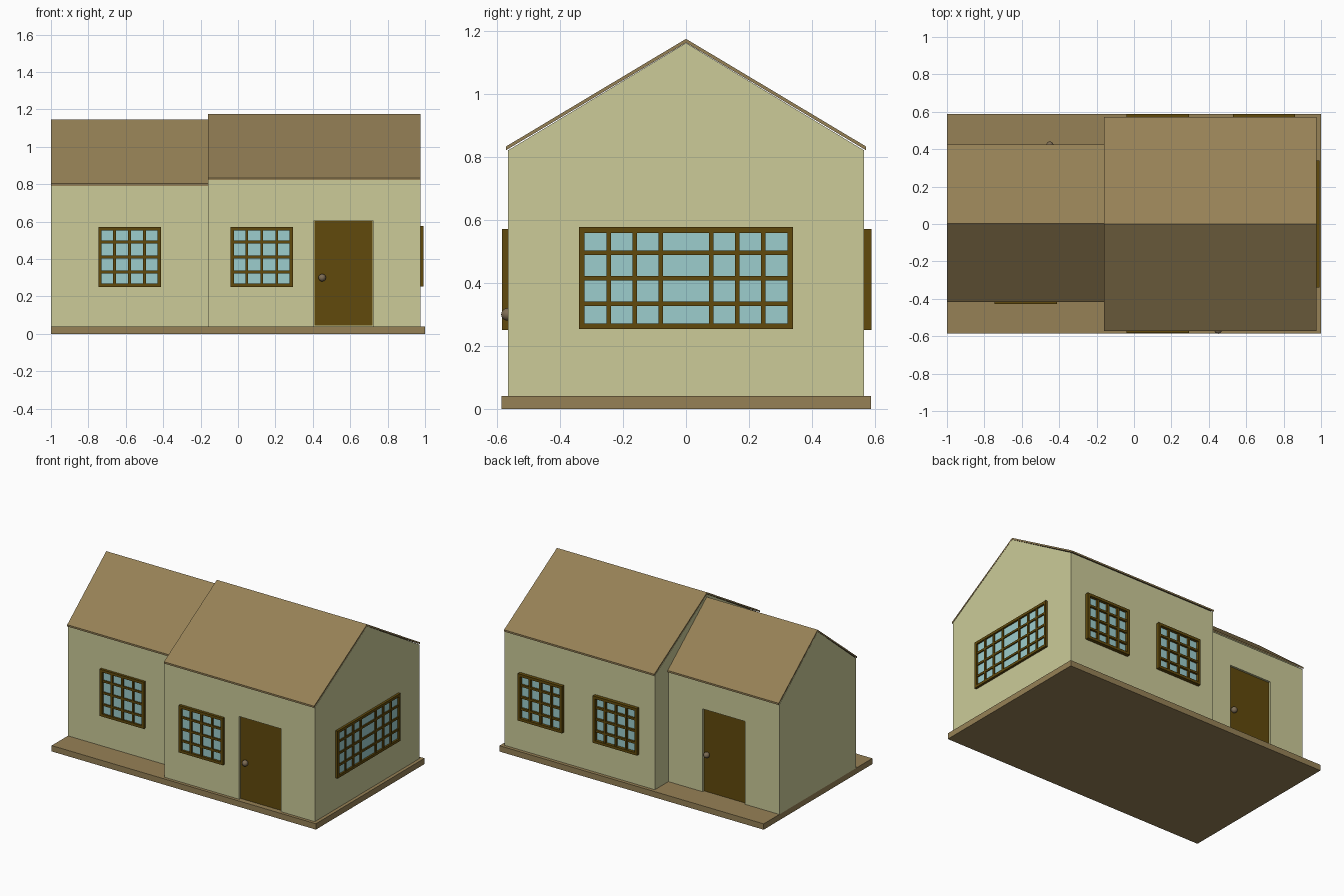
import bpy, bmesh
from math import radians
from mathutils import Matrix, Vector

cube = bpy.data.objects.get("Cube")
if cube:
    bpy.data.objects.remove(cube, do_unlink=True)


def material(name, rgb):
    m = bpy.data.materials.new(name)
    linear = [((c / 255 + 0.055) / 1.055) ** 2.4 for c in rgb] + [1.0]
    m.use_nodes = True
    m.diffuse_color = linear
    m.node_tree.nodes["Principled BSDF"].inputs["Base Color"].default_value = linear
    return m


CREAM = material("cream wall", (204, 203, 153))
TAN = material("tan roof", (150, 129, 86))
WOOD = material("dark wood", (97, 74, 12))
GLASS = material("pale blue glass", (156, 205, 205))
METAL = material("knob metal", (125, 108, 84))


def finish(bm, name, mat, matrix=Matrix()):
    bmesh.ops.recalc_face_normals(bm, faces=bm.faces)
    mesh = bpy.data.meshes.new(name)
    bm.to_mesh(mesh)
    bm.free()
    mesh.materials.append(mat)
    ob = bpy.data.objects.new(name, mesh)
    bpy.context.scene.collection.objects.link(ob)
    ob.matrix_world = matrix
    return ob


def add_box(bm, lo, hi):
    lo, hi = Vector(lo), Vector(hi)
    m = Matrix.Translation((lo + hi) / 2) @ Matrix.Diagonal((hi - lo).to_4d())
    bmesh.ops.create_cube(bm, size=1, matrix=m)


def box(name, mat, lo, hi, matrix=Matrix()):
    bm = bmesh.new()
    add_box(bm, lo, hi)
    return finish(bm, name, mat, matrix)


def extrude_x(name, mat, profile, x0, x1):
    """Sweep a (y, z) outline along x."""
    bm = bmesh.new()
    face = bm.faces.new([bm.verts.new((x0, y, z)) for y, z in profile])
    new = bmesh.ops.extrude_face_region(bm, geom=[face])["geom"]
    verts = [v for v in new if isinstance(v, bmesh.types.BMVert)]
    bmesh.ops.translate(bm, verts=verts, vec=(x1 - x0, 0, 0))
    return finish(bm, name, mat)


def gabled_block(name, x0, x1, half, cy, eave, ridge, thick):
    over = half + 0.007
    walls = extrude_x(name + "_walls", CREAM, [
        (cy - half, BASE), (cy + half, BASE), (cy + half, eave - thick),
        (cy, ridge - thick - 0.001), (cy - half, eave - thick)], x0, x1)
    extrude_x(name + "_roof", TAN, [
        (cy - over, eave), (cy, ridge), (cy + over, eave),
        (cy + over, eave - thick), (cy, ridge - thick),
        (cy - over, eave - thick)], x0, x1)
    return walls


def facing(angle, x, y):
    """Local -y becomes the outward direction of a wall."""
    return Matrix.Translation((x, y, 0)) @ Matrix.Rotation(radians(angle), 4, "Z")


def window(name, place, half, z0, z1, cols, rows, depth):
    rim, bar = 0.018, 0.007
    bm = bmesh.new()
    # Outer frame
    for s in (-1, 1):
        a, b = sorted((s * half, s * (half - rim)))
        add_box(bm, (a, -depth, z0), (b, 0, z1))
    for z in (z0, z1 - rim):
        add_box(bm, (rim - half, -depth, z), (half - rim, 0, z + rim))
    # Glazing bars
    for u in cols:
        add_box(bm, (u - bar, -depth * 0.8, z0 + rim), (u + bar, 0, z1 - rim))
    for i in range(1, rows):
        z = z0 + (z1 - z0) * i / rows
        add_box(bm, (rim - half, -depth * 0.75, z - bar), (half - rim, 0, z + bar))
    finish(bm, name + "_frame", WOOD, place)
    box(name + "_glass", GLASS, (rim - half, -0.004, z0 + rim),
        (half - rim, 0, z1 - rim), place)


def door(name, walls, place, half, knob_u):
    top, recess = 0.607, 0.016
    # Opening cut into the wall
    cutter = box(name + "_cutter", CREAM, (-half, -0.05, BASE - 0.02),
                 (half, recess, top), place)
    cutter.hide_render = True
    mod = walls.modifiers.new("opening", "BOOLEAN")
    mod.object, mod.operation, mod.solver = cutter, "DIFFERENCE", "EXACT"
    bpy.context.view_layer.update()
    cut = bpy.data.meshes.new_from_object(
        walls.evaluated_get(bpy.context.evaluated_depsgraph_get()))
    walls.modifiers.clear()
    walls.data = cut
    bpy.data.objects.remove(cutter, do_unlink=True)
    # Leaf
    box(name + "_leaf", WOOD, (0.003 - half, recess - 0.006, BASE + 0.003),
        (half - 0.003, recess + 0.002, top - 0.003), place)
    # Knob
    bm = bmesh.new()
    bmesh.ops.create_uvsphere(bm, u_segments=16, v_segments=10, radius=0.02,
                              matrix=Matrix.Translation((knob_u, -0.002, 0.3)))
    knob = finish(bm, name + "_knob", METAL, place)
    knob.data.polygons.foreach_set("use_smooth", [True] * len(knob.data.polygons))


# Floor slab
BASE = 0.04
box("floor_slab", TAN, (-1, -0.586, 0), (1, 0.588, BASE))

# Large and small gabled blocks
main = gabled_block("main_house", -0.16, 0.977, 0.565, 0, 0.833, 1.175, 0.012)
wing = gabled_block("side_wing", -1, -0.155, 0.415, 0.004, 0.803, 1.145, 0.012)

# Doors
door("front_door", main, facing(0, 0.563, -0.565), 0.158, -0.113)
door("back_door", wing, facing(180, -0.58, 0.419), 0.16, -0.13)

# Square windows
square = [-0.08, 0, 0.08]
for name, angle, x, y, depth in (
        ("front_window", 0, 0.127, -0.565, 0.019),
        ("wing_window", 0, -0.58, -0.411, 0.017),
        ("back_left_window", 180, 0.695, 0.565, 0.024),
        ("back_right_window", 180, 0.127, 0.565, 0.024)):
    window(name, facing(angle, x, y), 0.167, 0.25, 0.571, square, 4, depth)

# Wide window on the gable end
wide = [s * u for s in (-1, 1) for u in (0.08, 0.163, 0.245)]
window("gable_window", facing(90, 0.977, 0), 0.34, 0.253, 0.577, wide, 4, 0.016)
